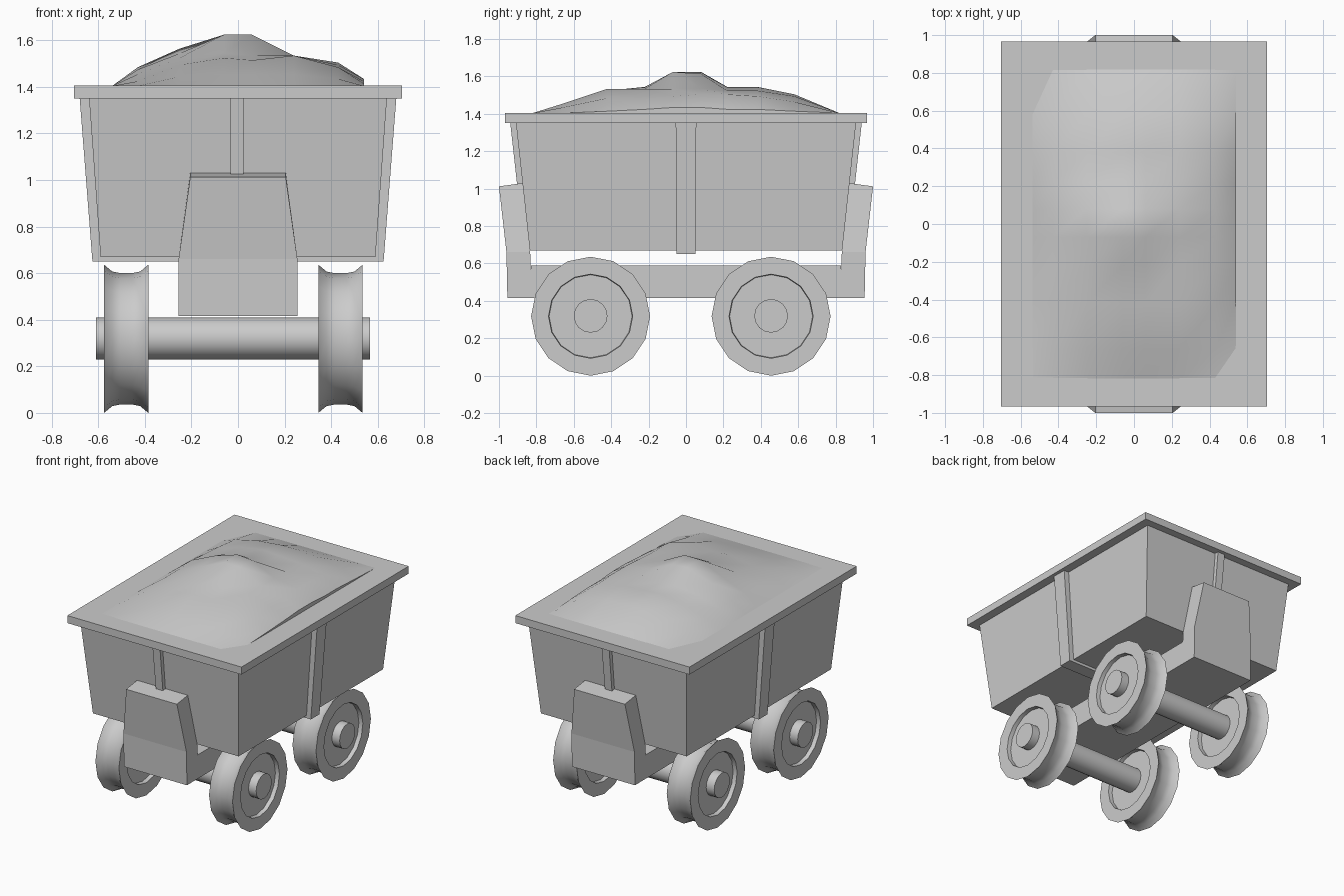
import bpy, bmesh, math

if "Cube" in bpy.data.objects:
    bpy.data.objects.remove(bpy.data.objects["Cube"])


def finish(name, bm, smooth=None):
    bmesh.ops.recalc_face_normals(bm, faces=bm.faces)
    me = bpy.data.meshes.new(name)
    bm.to_mesh(me)
    bm.free()
    ob = bpy.data.objects.new(name, me)
    bpy.context.collection.objects.link(ob)
    if smooth:
        bpy.ops.object.select_all(action='DESELECT')
        ob.select_set(True)
        bpy.context.view_layer.objects.active = ob
        bpy.ops.object.shade_smooth_by_angle(angle=math.radians(smooth))
    return ob


def skin(name, rings, smooth=None):
    """Join matching closed rings of points and cap both ends."""
    bm = bmesh.new()
    vs = [[bm.verts.new(p) for p in r] for r in rings]
    n = len(vs[0])
    for a, b in zip(vs, vs[1:]):
        for i in range(n):
            j = (i + 1) % n
            bm.faces.new((a[i], a[j], b[j], b[i]))
    bm.faces.new(vs[0])
    bm.faces.new(vs[-1])
    return finish(name, bm, smooth)


def rect(x0, x1, y0, y1, z):
    return [(x0, y0, z), (x1, y0, z), (x1, y1, z), (x0, y1, z)]


def lathe_x(name, profile, cx, cy, cz, sides=16):
    """Turn (x, radius) points around an axle running along x."""
    rings = []
    for x, r in profile:
        ring = []
        for i in range(sides):
            a = 2 * math.pi * i / sides
            ring.append((cx + x, cy + r * math.sin(a), cz + r * math.cos(a)))
        rings.append(ring)
    return skin(name, rings, 35)


# Tub, rim and strengthening bands
skin("tub", [rect(-.59, .59, -.835, .835, .67), rect(-.64, .64, -.91, .91, 1.36)])
skin("rim", [rect(-.705, .705, -.967, .967, z) for z in (1.35, 1.405)])
skin("cross_band", [rect(-.625, .625, -.05, .05, .65), rect(-.68, .68, -.055, .055, 1.355)])
skin("long_band", [rect(-.03, .022, -.865, .865, .68), rect(-.035, .026, -.94, .94, 1.355)])

# Chassis beam with a tapered upright at each end
skin("chassis_beam", [rect(-.255, .255, -.83, .83, z) for z in (.415, .59)])
for s, label in ((-1, "front"), (1, "back")):
    rings = []
    for z_in, z_out, y_in, y_out, w in ((.415, .415, .825, .955, .255),
                                        (.66, .66, .833, .96, .255),
                                        (1.03, 1.012, .87, 1.0, .205)):
        rings.append([(-w, s * y_out, z_out), (w, s * y_out, z_out),
                      (w, s * y_in, z_in), (-w, s * y_in, z_in)])
    skin(label + "_upright", rings)

# Wheels with grooved treads and recessed faces, and their axles
wheel = [(-.065, .05), (-.065, .222), (-.095, .225), (-.095, .318), (-.06, .289), (-.025, .282)]
wheel += [(-x, r) for x, r in reversed(wheel)]
for y, label in ((-.51, "front"), (.455, "back")):
    lathe_x(label + "_axle", [(-.61, .09), (.567, .09)], 0, y, .32)
    lathe_x(label + "_left_wheel", wheel, -.48, y, .318)
    lathe_x(label + "_right_wheel", wheel, .44, y, .318)

# Heaped load: heights in hundredths above the rim
xs = (-.54, -.43, -.25, -.06, .06, .24, .43, .54)
ys = (-.82, -.66, -.42, -.22, -.07, .08, .22, .38, .58, .82)
heights = ("0 0 0 0 0 0 0 0", "0 2 4 5 5 5 3 0", "0 5 9 12 11 13 8 1", "0 7 12 14 13 13 8 2",
           "0 7 14 22 22 13 9 3", "0 8 16 22 21 13 10 3", "0 7 12 14 13 12 10 2",
           "0 6 11 14 13 12 9 2", "0 4 8 10 10 9 6 1", "0 0 0 0 0 0 0 0")
bm = bmesh.new()
grid = [[bm.verts.new((x, y, 1.404 + int(h) / 100)) for x, h in zip(xs, row.split())]
        for y, row in zip(ys, heights)]
for a, b in zip(grid, grid[1:]):
    for i in range(len(xs) - 1):
        bm.faces.new((a[i], a[i + 1], b[i + 1], b[i]))
# Close the load down into the rim
edges = [e for e in bm.edges if e.is_boundary]
skirt = bmesh.ops.extrude_edge_only(bm, edges=edges)["geom"]
low = [v for v in skirt if isinstance(v, bmesh.types.BMVert)]
for v in low:
    v.co.z = 1.37
bmesh.ops.holes_fill(bm, edges=[e for e in bm.edges if e.is_boundary], sides=0)
finish("load", bm, 50)
